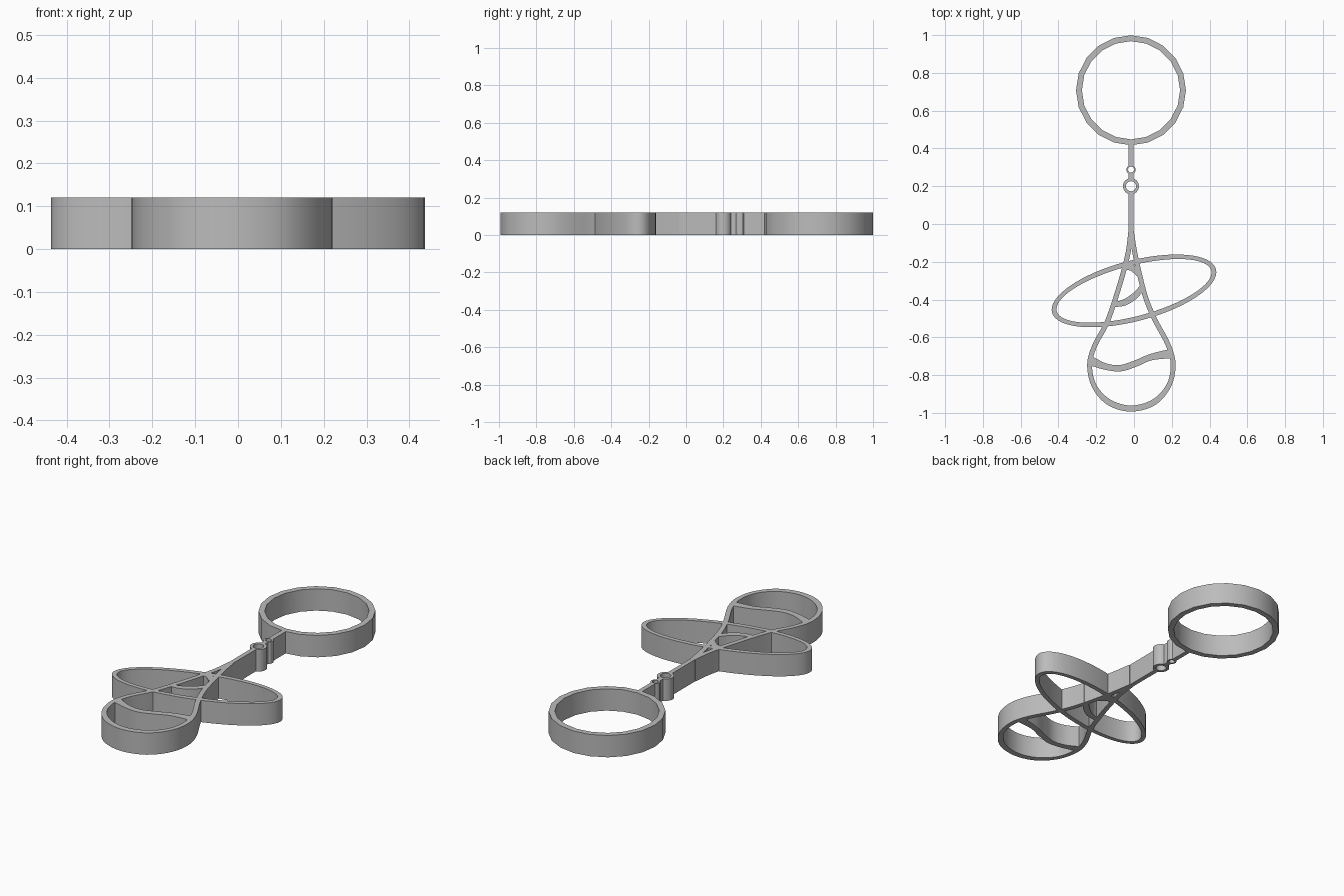
import bpy
import bmesh
import math
from mathutils import Vector

HEIGHT = 0.12
AXIS = -0.016  # x of the ring, stem and eyelets

default_cube = bpy.data.objects.get("Cube")
if default_cube:
    bpy.data.objects.remove(default_cube, do_unlink=True)

grey = bpy.data.materials.new("plain grey")
grey.use_nodes = True
colour = (0.5, 0.5, 0.5, 1)
grey.diffuse_color = colour
grey.node_tree.nodes["Principled BSDF"].inputs["Base Color"].default_value = colour


def smooth_path(points, steps):
    """Rounded path through the points, each holding x, y and width."""
    pts = [Vector(p) for p in points]
    pts = [2 * pts[0] - pts[1]] + pts + [2 * pts[-1] - pts[-2]]
    path = []
    for a, b, c, d in zip(pts, pts[1:], pts[2:], pts[3:]):
        for i in range(steps):
            t = i / steps
            path.append(b + (c - a) * t / 2
                        + (a - 2.5 * b + 2 * c - d / 2) * t * t
                        + (1.5 * (b - c) + (d - a) / 2) * t ** 3)
    return path + [pts[-2]]


def extrude_band(name, outer, inner, closed):
    """Upright wall between two matching outlines."""
    bm = bmesh.new()
    rows = []
    for o, i in zip(outer, inner):
        rows.append([bm.verts.new((p[0], p[1], z))
                     for p, z in ((o, 0), (o, HEIGHT), (i, HEIGHT), (i, 0))])
    pairs = list(zip(rows, rows[1:]))
    if closed:
        pairs.append((rows[-1], rows[0]))
    else:
        bm.faces.new(rows[0])
        bm.faces.new(rows[-1])
    for a, b in pairs:
        for k in range(4):
            n = (k + 1) % 4
            bm.faces.new((a[k], a[n], b[n], b[k]))
    bmesh.ops.recalc_face_normals(bm, faces=bm.faces)
    mesh = bpy.data.meshes.new(name)
    bm.to_mesh(mesh)
    bm.free()
    mesh.materials.append(grey)
    obj = bpy.data.objects.new(name, mesh)
    bpy.context.collection.objects.link(obj)
    bpy.ops.object.select_all(action="DESELECT")
    obj.select_set(True)
    bpy.context.view_layer.objects.active = obj
    bpy.ops.object.shade_smooth_by_angle(angle=math.radians(30))


def ribbon(name, points, steps=5):
    path = smooth_path(points, steps)
    left, right = [], []
    for i, p in enumerate(path):
        along = path[min(i + 1, len(path) - 1)] - path[max(i - 1, 0)]
        side = Vector((-along.y, along.x)).normalized() * p.z / 2
        left.append(p.xy + side)
        right.append(p.xy - side)
    extrude_band(name, left, right, False)


def ellipse(centre, rx, ry, sides, tilt=0):
    c, s = math.cos(tilt), math.sin(tilt)
    out = []
    for i in range(sides):
        a = math.tau * i / sides
        x, y = rx * math.cos(a), ry * math.sin(a)
        out.append((centre[0] + x * c - y * s, centre[1] + x * s + y * c))
    return out


def ring(name, centre, radii, wall, sides, tilt=0):
    rx, ry = radii
    extrude_band(name, ellipse(centre, rx, ry, sides, tilt),
                 ellipse(centre, rx - wall, ry - wall, sides, tilt), True)


# Handle ring and the two eyelets
ring("handle_ring", (AXIS, 0.708), (0.291, 0.291), 0.031, 20)
ring("small_eyelet", (AXIS, 0.288), (0.025, 0.025), 0.009, 12)
ring("large_eyelet", (AXIS, 0.2), (0.043, 0.043), 0.016, 16)

# Stem pieces between the rings
for name, top, bottom in (("upper_stem", 0.43, 0.308),
                          ("middle_stem", 0.266, 0.236),
                          ("lower_stem", 0.164, -0.06)):
    ribbon(name, [(AXIS, top, 0.025), (AXIS, bottom, 0.025)], 1)

# Tilted oval hoop
ring("tilted_hoop", (0, -0.354), (0.449, 0.16), 0.026, 64, math.radians(14.8))

# Pear-shaped loop
loop = [(-.017, -.04), (-.03, -.145), (-.06, -.268), (-.105, -.415),
        (-.148, -.532), (-.21, -.648), (-.235, -.748), (-.21, -.859),
        (-.132, -.944), (-.016, -.977), (.105, -.944), (.185, -.854),
        (.207, -.743), (.18, -.638), (.11, -.506), (.062, -.39),
        (.026, -.252), (.003, -.145), (-.014, -.04)]
ribbon("pear_loop", [(x, y, 0.026 + 0.006 * (y < -0.9)) for x, y in loop])

# Cross pieces inside the loop
ribbon("wavy_bar", [(-.235, -.722, .05), (-.15, -.755, .034), (-.07, -.763, .034),
                    (.01, -.738, .034), (.09, -.705, .034), (.2, -.685, .05)])
ribbon("curved_brace", [(-.1, -.427, .026), (-.045, -.413, .034),
                        (.01, -.375, .034), (.05, -.325, .026)])
ribbon("top_brace", [(-.05, -.225, .034), (-.01, -.232, .034), (.025, -.265, .03)])
